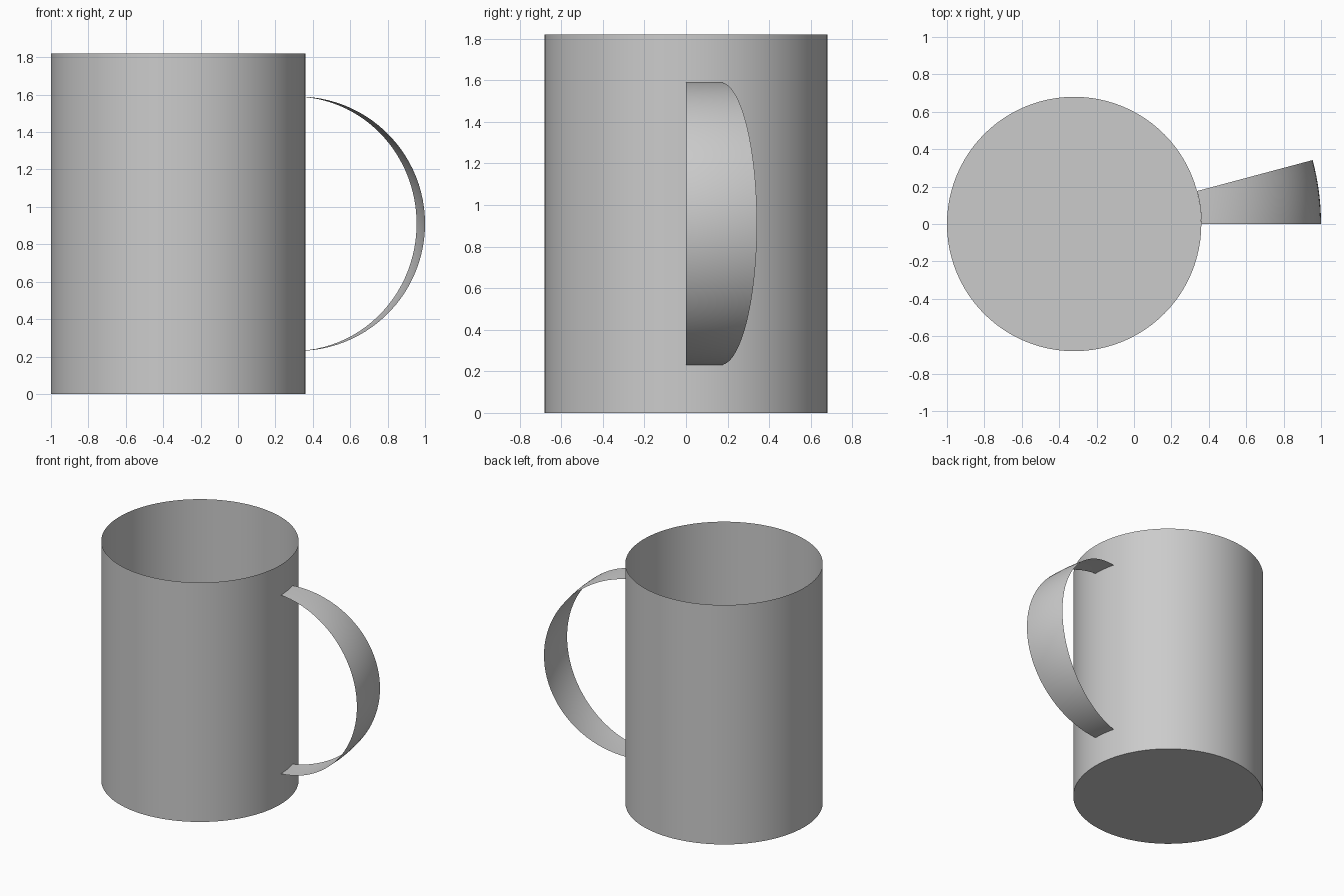
import bpy, bmesh
from math import sin, cos, acos, radians, pi

old = bpy.data.objects.get("Cube")
if old:
    bpy.data.objects.remove(old, do_unlink=True)

AXIS_X, RADIUS, HEIGHT = -0.32, 0.68, 1.82
ARC_OFFSET, SWEEP = 0.64, radians(15)

grey = bpy.data.materials.new("plain grey")
grey.use_nodes = True
colour = (0.6, 0.6, 0.6, 1)
grey.diffuse_color = colour
grey.node_tree.nodes["Principled BSDF"].inputs["Base Color"].default_value = colour


def finish(bm, name):
    mesh = bpy.data.meshes.new(name)
    bm.to_mesh(mesh)
    bm.free()
    obj = bpy.data.objects.new(name, mesh)
    bpy.context.collection.objects.link(obj)
    obj.location.x = AXIS_X
    mesh.materials.append(grey)
    bpy.ops.object.select_all(action='DESELECT')
    obj.select_set(True)
    bpy.context.view_layer.objects.active = obj
    bpy.ops.object.shade_smooth_by_angle(angle=radians(30))
    return obj


# Thin cup wall with a closed floor and an open top
bm = bmesh.new()
rings = [[bm.verts.new((RADIUS * cos(2 * pi * i / 96), RADIUS * sin(2 * pi * i / 96), z))
          for i in range(96)] for z in (0, HEIGHT)]
low, high = rings
for i in range(96):
    j = (i + 1) % 96
    bm.faces.new((low[i], low[j], high[j], high[i]))
bm.faces.new(low[::-1])
finish(bm, "cup_body")

# Ribbon handle: an arc swept part of the way round the cup axis
bm = bmesh.new()
limit = acos((RADIUS - ARC_OFFSET) / RADIUS)
angles = [-limit + 2 * limit * i / 48 for i in range(49)]
strips = []
for k in range(9):
    turn = SWEEP * k / 8
    row = []
    for a in angles:
        r = ARC_OFFSET + RADIUS * cos(a)
        row.append(bm.verts.new((r * cos(turn), r * sin(turn), HEIGHT / 2 + RADIUS * sin(a))))
    strips.append(row)
for a, b in zip(strips, strips[1:]):
    for i in range(48):
        bm.faces.new((a[i], b[i], b[i + 1], a[i + 1]))
finish(bm, "handle")
